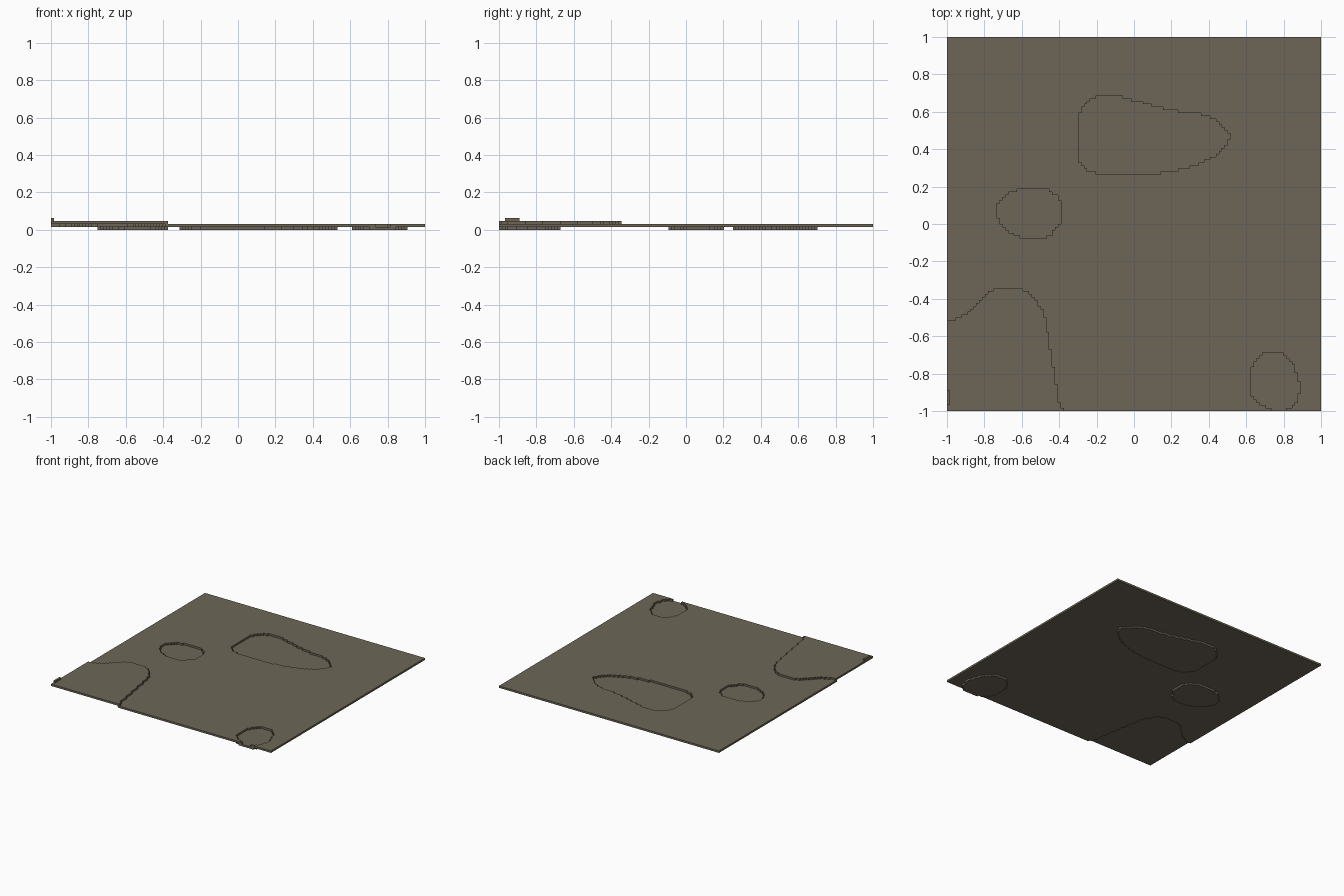
import bpy
import bmesh

cube = bpy.data.objects.get("Cube")
if cube:
    bpy.data.objects.remove(cube, do_unlink=True)

N = 128          # cells along each side
S = 2 / N        # cell size, also the thickness of each layer

# One earthy colour
soil = bpy.data.materials.new("olive brown")
soil.use_nodes = True
colour = (0.153, 0.134, 0.095, 1)
soil.diffuse_color = colour
bsdf = soil.node_tree.nodes["Principled BSDF"]
bsdf.inputs["Base Color"].default_value = colour
bsdf.inputs["Roughness"].default_value = 0.9


def inside(x, y, outline):
    """Even-odd test of a point against an outline."""
    hit = False
    for (x1, y1), (x2, y2) in zip(outline, outline[1:] + outline[:1]):
        if (y1 > y) != (y2 > y) and x < x1 + (y - y1) * (x2 - x1) / (y2 - y1):
            hit = not hit
    return hit


def cells_in(outline):
    return {(i, j) for i in range(N) for j in range(N)
            if inside(-1 + (i + 0.5) * S, -1 + (j + 0.5) * S, outline)}


def neighbours(c):
    i, j = c
    return [(a, b) for a, b in ((i + 1, j), (i - 1, j), (i, j + 1), (i, j - 1))
            if 0 <= a < N and 0 <= b < N]


def grow(cells):
    return cells | {n for c in cells for n in neighbours(c)}


def shrink(cells):
    return {c for c in cells if all(n in cells for n in neighbours(c))}


def build_layer(name, cells, level):
    """Stepped plate, one cell thick, covering the given cells."""
    bm = bmesh.new()
    verts = {}

    def corner(i, j):
        if (i, j) not in verts:
            verts[i, j] = bm.verts.new((-1 + i * S, -1 + j * S, level * S))
        return verts[i, j]

    for i, j in sorted(cells):
        bm.faces.new([corner(i, j), corner(i + 1, j),
                      corner(i + 1, j + 1), corner(i, j + 1)])
    top = bmesh.ops.extrude_face_region(bm, geom=bm.faces[:], use_keep_orig=True)
    bmesh.ops.translate(bm, vec=(0, 0, S), verts=[
        g for g in top["geom"] if isinstance(g, bmesh.types.BMVert)])
    bmesh.ops.recalc_face_normals(bm, faces=bm.faces[:])
    mesh = bpy.data.meshes.new(name)
    bm.to_mesh(mesh)
    bm.free()
    mesh.materials.append(soil)
    bpy.context.collection.objects.link(bpy.data.objects.new(name, mesh))


# Outlines of the hollows
large_hollow = cells_in([
    (-.30, .57), (-.28, .62), (-.235, .66), (-.19, .69), (-.09, .69), (0, .66),
    (.20, .605), (.40, .58), (.455, .535), (.50, .49), (.515, .47), (.50, .43),
    (.45, .38), (.39, .34), (.30, .305), (.20, .283), (.09, .266),
    (-.19, .266), (-.235, .283), (-.275, .31), (-.30, .35)])
small_hollow = cells_in([
    (-.735, .10), (-.71, .13), (-.685, .155), (-.64, .175), (-.58, .192),
    (-.48, .192), (-.445, .175), (-.415, .15), (-.39, .12), (-.39, .015),
    (-.415, -.02), (-.445, -.055), (-.47, -.077), (-.60, -.077),
    (-.655, -.05), (-.695, -.02), (-.72, .02), (-.735, .06)])
front_hollow = cells_in([
    (.62, -.84), (.63, -.77), (.66, -.72), (.70, -.685), (.78, -.685),
    (.83, -.72), (.86, -.77), (.875, -.83), (.89, -.86), (.89, -.90),
    (.875, -.92), (.86, -.97), (.82, -.985), (.815, -1.05), (.73, -1.05),
    (.73, -.985), (.70, -.98), (.66, -.95), (.635, -.92), (.62, -.89)])

# Raised corner and its small peak
hill = cells_in([
    (-1.1, -.515), (-.955, -.512), (-.90, -.485), (-.84, -.42), (-.775, -.36),
    (-.70, -.34), (-.62, -.34), (-.56, -.37), (-.50, -.44), (-.47, -.52),
    (-.45, -.65), (-.42, -.83), (-.40, -.95), (-.375, -1.01), (-1.1, -1.01)])
peak = {(0, j) for j in range(2, 7)}

# Hollow floors reach one cell under the ground around them
for name, cells in (("large_hollow_floor", large_hollow),
                    ("small_hollow_floor", small_hollow),
                    ("front_hollow_floor", front_hollow)):
    build_layer(name, grow(cells), 0)

# Ground is open above the hollows and beneath the hill
everything = {(i, j) for i in range(N) for j in range(N)}
build_layer("ground", everything - large_hollow - small_hollow
            - front_hollow - shrink(hill), 1)
build_layer("hill", hill - shrink(peak), 2)
build_layer("hill_peak", peak, 3)
